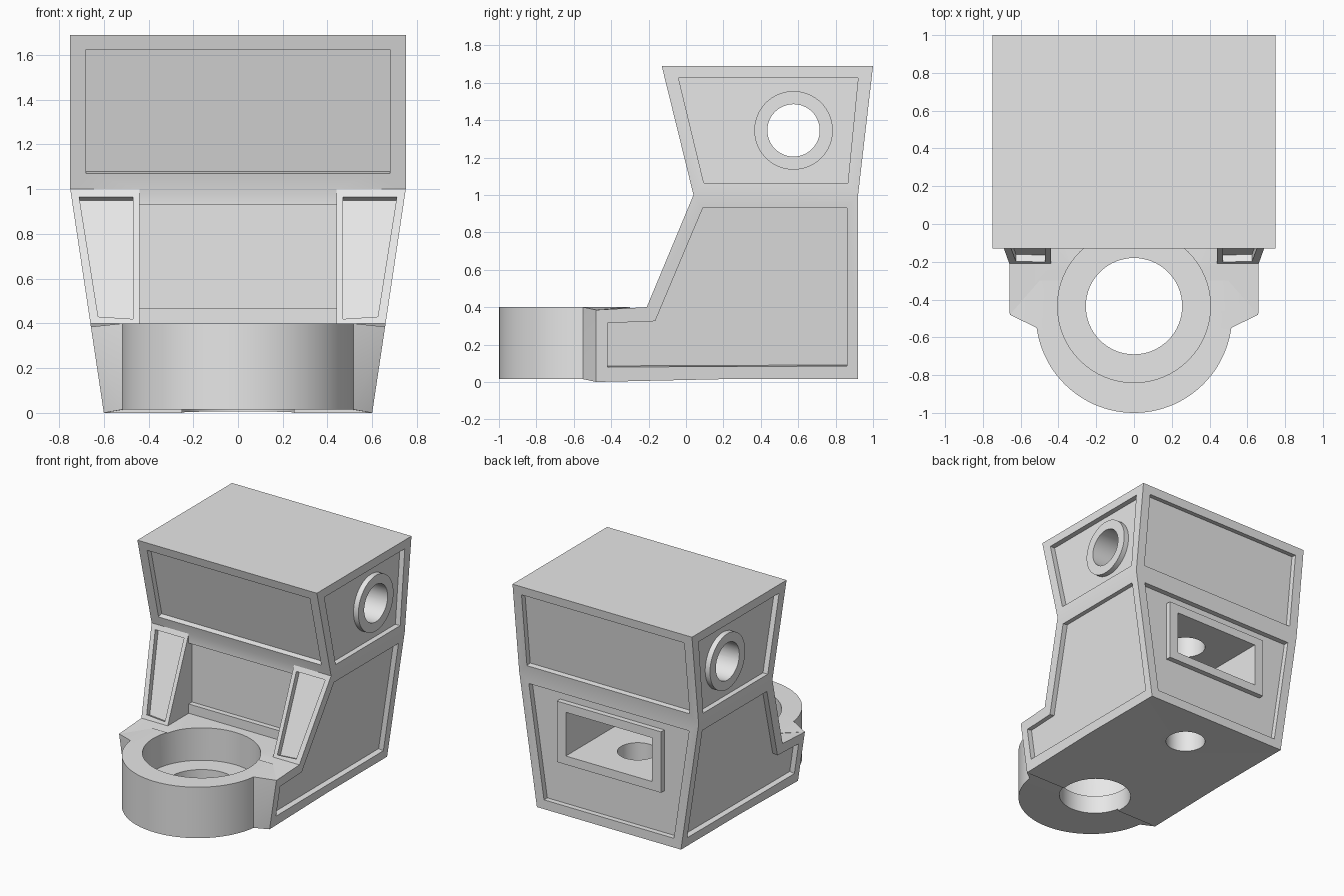
import bpy, bmesh, math
from mathutils import Vector, Matrix

cube = bpy.data.objects.get("Cube")
if cube:
    bpy.data.objects.remove(cube, do_unlink=True)

grey = bpy.data.materials.new("plain_grey")
grey.use_nodes = True
colour = (0.8, 0.8, 0.8, 1)
grey.diffuse_color = colour
grey.node_tree.nodes["Principled BSDF"].inputs["Base Color"].default_value = colour
DEPTH = 0.04  # recess of every panel


def finish(name, bm):
    bmesh.ops.recalc_face_normals(bm, faces=bm.faces)
    mesh = bpy.data.meshes.new(name)
    bm.to_mesh(mesh)
    bm.free()
    mesh.materials.append(grey)
    ob = bpy.data.objects.new(name, mesh)
    bpy.context.collection.objects.link(ob)
    return ob


def loft(name, first, second):
    """Solid between two matching outlines."""
    bm = bmesh.new()
    a = [bm.verts.new(p) for p in first]
    b = [bm.verts.new(p) for p in second]
    bm.faces.new(a)
    bm.faces.new(b[::-1])
    for i in range(len(a)):
        j = (i + 1) % len(a)
        bm.faces.new((a[i], b[i], b[j], a[j]))
    bmesh.ops.triangulate(bm, faces=bm.faces)
    return finish(name, bm)


def box(name, x0, x1, y0, y1, z0, z1):
    ring = [(x0, y0), (x1, y0), (x1, y1), (x0, y1)]
    return loft(name, [(x, y, z0) for x, y in ring], [(x, y, z1) for x, y in ring])


def cylinder(name, radius, start, end):
    start, end = Vector(start), Vector(end)
    axis = end - start
    bm = bmesh.new()
    turn = axis.to_track_quat('Z', 'Y').to_matrix().to_4x4()
    bmesh.ops.create_cone(bm, cap_ends=True, segments=64, radius1=radius, radius2=radius,
                          depth=axis.length,
                          matrix=Matrix.Translation((start + end) / 2) @ turn)
    return finish(name, bm)


def combine(target, tool, operation='DIFFERENCE'):
    mod = target.modifiers.new("combine", 'BOOLEAN')
    mod.operation, mod.object, mod.solver = operation, tool, 'EXACT'
    bpy.context.view_layer.objects.active = target
    bpy.ops.object.modifier_apply(modifier=mod.name)
    bpy.data.objects.remove(tool, do_unlink=True)


def recess(target, points, normal):
    """Sink a panel of the given outline into a face."""
    n = Vector(normal).normalized()
    combine(target, loft("panel_cutter", [Vector(p) + n * 0.02 for p in points],
                         [Vector(p) - n * DEPTH for p in points]))


def half_width(z):
    return 0.6 + 0.15 * max(0, min(z, 1))


# Body: side profile, tapering towards the bottom, split at the waist
lower = [(-0.48, 0), (0.2, 0.015), (0.92, 0.015), (0.92, 1), (0.04, 1), (-0.21, 0.4), (-0.48, 0.385)]
upper = [(0.04, 1), (0.92, 1), (1, 1.69), (-0.13, 1.69)]


def side_outline(profile, side):
    return [(side * half_width(z), y, z) for y, z in profile]


body = loft("body", side_outline(lower, 1), side_outline(lower, -1))
combine(body, loft("head", side_outline(upper, 1), side_outline(upper, -1)), 'UNION')

# Round collar at the front, with chamfered shoulders
arc = [math.radians(-7.7 - 164.6 * i / 48) for i in range(49)]
arc = [(0.52 * math.cos(a), -0.48 + 0.52 * math.sin(a)) for a in arc]


def collar_outline(z, corner_z):
    w = half_width(corner_z)
    return ([(0.5, -0.3, z), (w, -0.48, corner_z)] + [(x, y, z) for x, y in arc]
            + [(-w, -0.48, corner_z), (-0.5, -0.3, z)])


combine(body, loft("collar", collar_outline(0.015, 0), collar_outline(0.4, 0.385)), 'UNION')

# Stepped socket in the collar
socket = Vector((0, -0.435, 0))
up = Vector((0, 0, 1))
combine(body, cylinder("socket_cutter", 0.405, socket + up * 0.155, socket + up * 0.405))
combine(body, cylinder("socket_hole_cutter", 0.255, socket - up * 0.1, socket + up * 0.3))

# Gap between the two front struts, with its panel
combine(body, box("gap_cutter", -0.44, 0.44, -0.35, 0.04, 0.4, 1))
recess(body, [(-0.44, 0.04, 0.47), (0.44, 0.04, 0.47), (0.44, 0.04, 0.93), (-0.44, 0.04, 0.93)],
       (0, -1, 0))

# Panels on both sides and on the struts
side_panel = [(-0.42, 0.08), (0.86, 0.085), (0.86, 0.93), (0.09, 0.93), (-0.165, 0.325), (-0.42, 0.315)]
head_panel = [(0.095, 1.065), (0.865, 1.065), (0.92, 1.625), (-0.04, 1.625)]
strut_panel = [(0.47, 0.42), (0.625, 0.43), (0.71, 0.965), (0.47, 0.965)]
for side in (1, -1):
    recess(body, side_outline(side_panel, side), (side, 0, -0.15))
    recess(body, side_outline(head_panel, side), (side, 0, 0))
    recess(body, [(side * x, 0.04 - 0.25 * (1 - z) / 0.6, z) for x, z in strut_panel], (0, -0.6, 0.25))


# Panels on the front and back of the head and on the lower back
def wide_panel(z0, z1, depth_at, normal):
    w0, w1 = half_width(z0) - 0.07, half_width(z1) - 0.07
    outline = [(-w0, z0), (w0, z0), (w1, z1), (-w1, z1)]
    recess(body, [(x, depth_at(z), z) for x, z in outline], normal)


wide_panel(1.07, 1.625, lambda z: 0.04 - 0.17 * (z - 1) / 0.69, (0, -0.69, -0.17))
wide_panel(1.065, 1.625, lambda z: 0.92 + 0.08 * (z - 1) / 0.69, (0, 0.69, -0.08))
wide_panel(0.085, 0.93, lambda z: 0.92, (0, 1, 0))


# Rear window, cross tunnel and vertical shaft
def window():
    return box("window_cutter", -0.36, 0.36, 0.2, 1.1, 0.465, 0.795)


def tunnel():
    return cylinder("tunnel_cutter", 0.14, (-1, 0.575, 1.345), (1, 0.575, 1.345))


combine(body, window())
combine(body, tunnel())
combine(body, cylinder("shaft_cutter", 0.14, (0, 0.575, -0.1), (0, 0.575, 1.345)))

# Raised window frame and tunnel rims
window_frame = box("window_frame", -0.435, 0.435, 0.87, 0.92, 0.4, 0.86)
combine(window_frame, window())
parts = [body, window_frame]
for side, name in ((1, "left_rim"), (-1, "right_rim")):
    rim = cylinder(name, 0.21, (side * 0.7, 0.575, 1.345), (side * 0.75, 0.575, 1.345))
    combine(rim, tunnel())
    parts.append(rim)

bpy.ops.object.select_all(action='DESELECT')
for part in parts:
    part.select_set(True)
bpy.context.view_layer.objects.active = body
bpy.ops.object.shade_smooth_by_angle(angle=math.radians(20))
